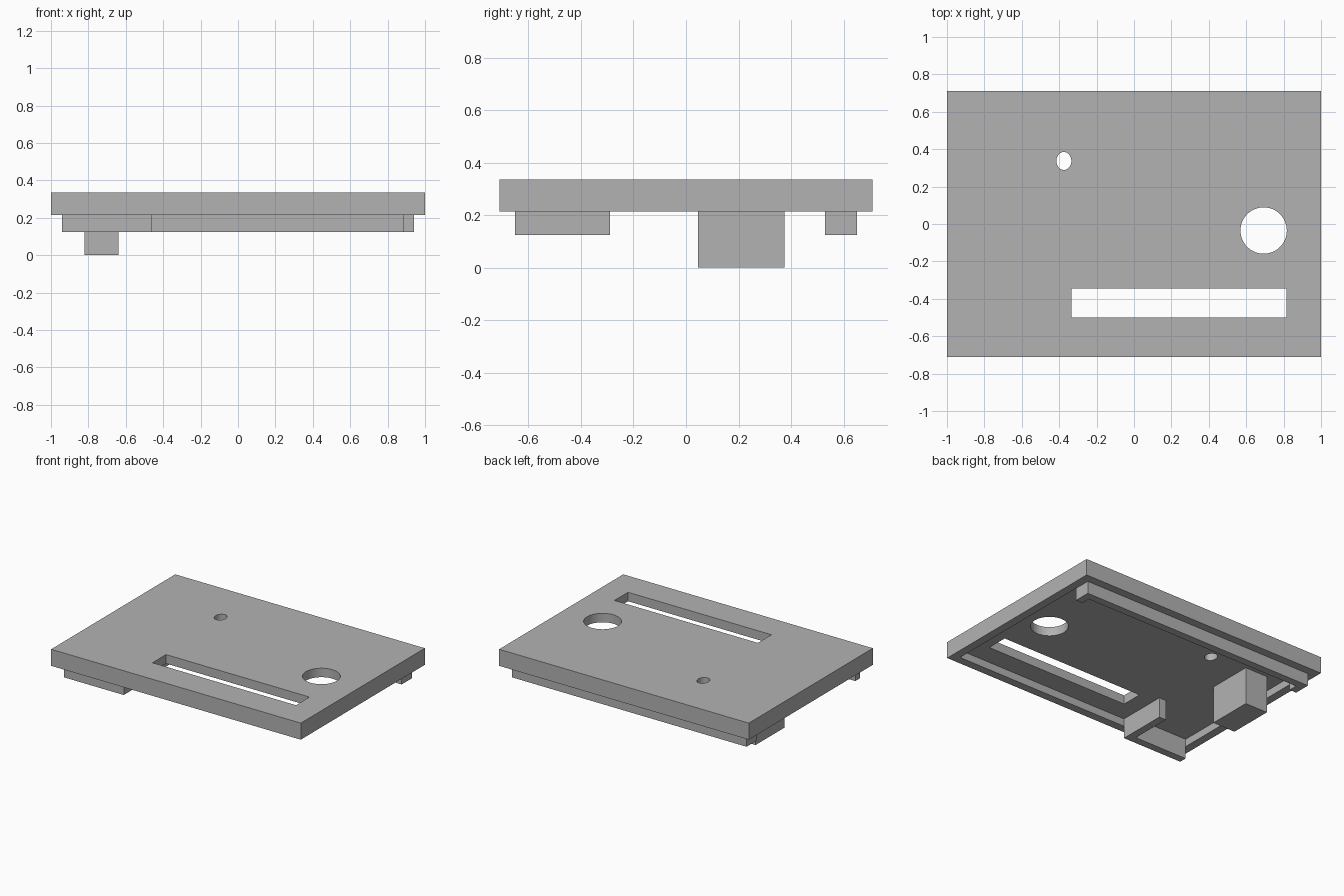
import bpy
import bmesh
from math import cos, sin, tau

if "Cube" in bpy.data.objects:
    bpy.data.objects.remove(bpy.data.objects["Cube"], do_unlink=True)

grey = bpy.data.materials.new("plain grey")
grey.use_nodes = True
colour = (0.45, 0.45, 0.45, 1)
grey.diffuse_color = colour
grey.node_tree.nodes["Principled BSDF"].inputs["Base Color"].default_value = colour

# Heights of the panel layers
RAIL_BOTTOM, PANEL_BOTTOM, POCKET_FLOOR, TOP = 0.125, 0.215, 0.27, 0.335
# Half size of the pocket, and wall thickness of the rails
PX, PY, WALL = 0.94, 0.65, 0.055


def prism(name, outline, z0, z1):
    """Extrude a flat outline from z0 up to z1."""
    bm = bmesh.new()
    face = bm.faces.new([bm.verts.new((x, y, z0)) for x, y in outline])
    grown = bmesh.ops.extrude_face_region(bm, geom=[face])["geom"]
    for v in grown:
        if isinstance(v, bmesh.types.BMVert):
            v.co.z = z1
    bmesh.ops.recalc_face_normals(bm, faces=bm.faces)
    mesh = bpy.data.meshes.new(name)
    bm.to_mesh(mesh)
    bm.free()
    mesh.materials.append(grey)
    obj = bpy.data.objects.new(name, mesh)
    bpy.context.collection.objects.link(obj)
    return obj


def rect(x0, x1, y0, y1):
    return [(x0, y0), (x1, y0), (x1, y1), (x0, y1)]


def ellipse(cx, cy, rx, ry, sides=48):
    return [(cx + rx * cos(tau * i / sides), cy + ry * sin(tau * i / sides))
            for i in range(sides)]


def cut(target, outline, z0, z1):
    """Subtract a prism from the target and discard the cutter."""
    cutter = prism("cutter", outline, z0, z1)
    cutter.hide_render = True
    mod = target.modifiers.new("cut", "BOOLEAN")
    mod.operation, mod.solver, mod.object = "DIFFERENCE", "EXACT", cutter
    bpy.context.view_layer.objects.active = target
    bpy.ops.object.modifier_apply(modifier=mod.name)
    bpy.data.objects.remove(cutter, do_unlink=True)


# Panel with a shallow pocket underneath, a slot and two round openings
panel = prism("panel", rect(-1, 1, -0.71, 0.71), PANEL_BOTTOM, TOP)
cut(panel, rect(-PX, PX, -PY, PY), 0.1, POCKET_FLOOR)
for opening in (rect(-0.335, 0.815, -0.5, -0.345),
                ellipse(0.693, -0.035, 0.124, 0.124),
                ellipse(-0.375, 0.337, 0.04, 0.048)):
    cut(panel, opening, 0, 1)

# Back rail: a long wall with a short return at each end
inner, end = PX - WALL, 0.53
prism("back_rail", [(-PX, PY), (-PX, end), (-inner, end), (-inner, PY - WALL),
                    (inner, PY - WALL), (inner, end), (PX, end), (PX, PY)],
      RAIL_BOTTOM, POCKET_FLOOR)

# Front corner rail: a short wall with one long return
edge, reach = -0.46, -0.29
prism("front_rail", [(-PX, -PY), (edge, -PY), (edge, reach), (edge - WALL, reach),
                     (edge - WALL, WALL - PY), (-PX, WALL - PY)],
      RAIL_BOTTOM, POCKET_FLOOR)

# Deep block hanging from the pocket
prism("support_block", rect(-0.82, -0.64, 0.045, 0.375), 0, POCKET_FLOOR)
